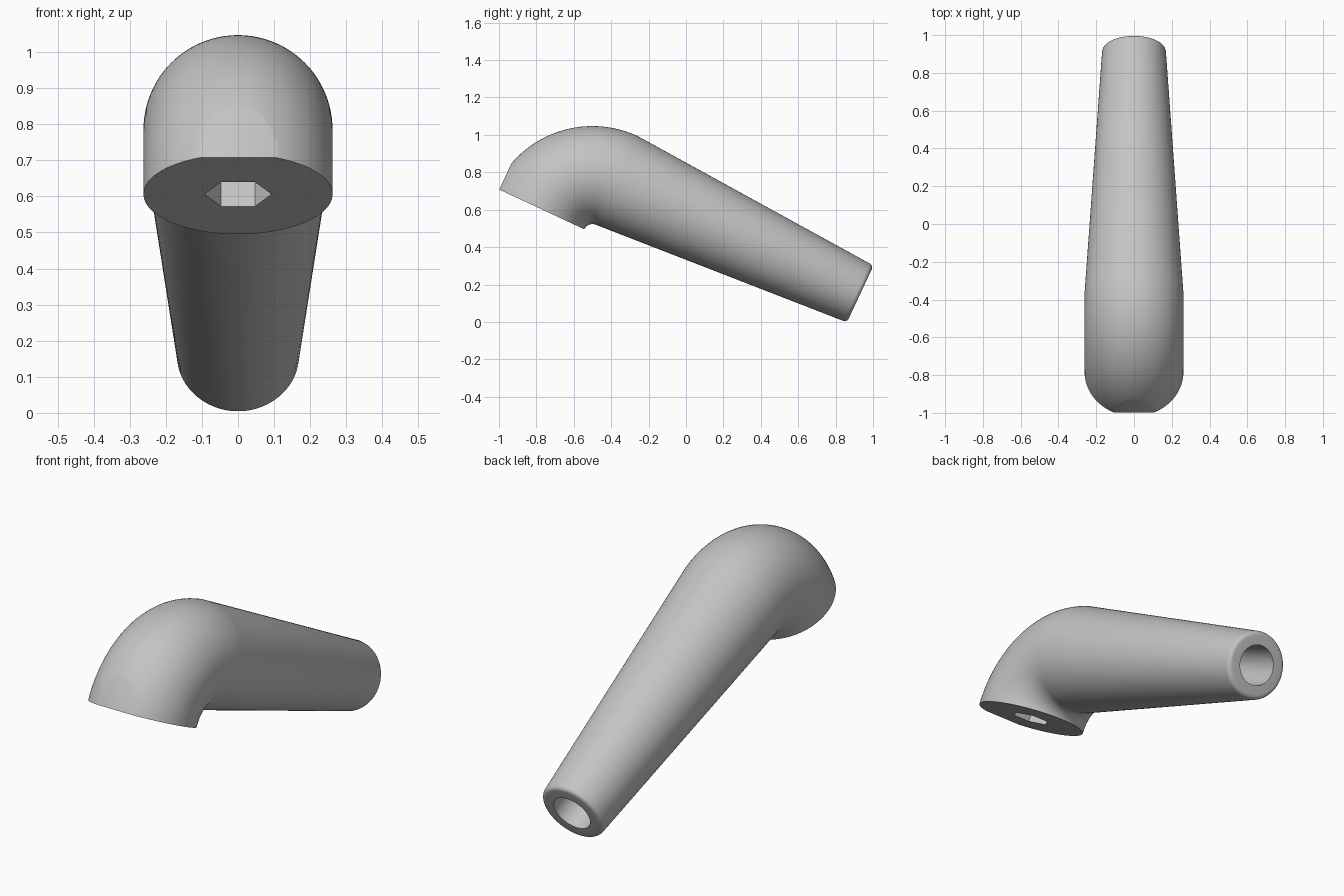
import bpy, bmesh, math
from mathutils import Vector, Matrix

if "Cube" in bpy.data.objects:
    bpy.data.objects.remove(bpy.data.objects["Cube"])

T = math.radians(25)
X = Vector((1, 0, 0))
A = Vector((0, math.cos(T), -math.sin(T)))   # grip axis, towards its free end
U = Vector((0, math.sin(T), math.cos(T)))    # screw axis, upwards
C = Vector((0, -0.50, 0.475))                # centre of the elbow bend
BEND, R, R_END, LENGTH = 0.31, 0.262, 0.168, 1.435
SEG = 96

grey = bpy.data.materials.new("light grey")
grey.diffuse_color = (0.55, 0.55, 0.55, 1)
grey.use_nodes = True
grey.node_tree.nodes["Principled BSDF"].inputs["Base Color"].default_value = grey.diffuse_color


def make_object(name, bm):
    bmesh.ops.recalc_face_normals(bm, faces=bm.faces)
    me = bpy.data.meshes.new(name)
    bm.to_mesh(me)
    bm.free()
    me.materials.append(grey)
    ob = bpy.data.objects.new(name, me)
    bpy.context.collection.objects.link(ob)
    return ob


def prism(name, base, axis, radius, depth, sides):
    """Cutter prism starting at base and running along axis."""
    bm = bmesh.new()
    bmesh.ops.create_cone(bm, cap_ends=True, segments=sides, radius1=radius,
                          radius2=radius, depth=depth)
    side = axis.cross(X)
    # local y lies along x, so the tips of the hexagon point sideways
    rot = Matrix((side, X, side.cross(X))).transposed()
    if rot.col[2].dot(axis) < 0:
        rot = Matrix((-side, X, axis)).transposed()
    bm.transform(Matrix.Translation(base + axis * depth / 2) @ rot.to_4x4())
    return make_object(name, bm)


# Rings: (centre, radial direction, radius) along elbow, grip, rounded end, bore
rings = []
for i in range(41):
    th = math.pi / 2 * (1 - i / 40)
    d = U * math.cos(th) - A * math.sin(th)
    rings.append((C + d * BEND, d, R))
root = C + U * BEND
FIL = 0.022
profile = [(LENGTH - FIL, R_END + 0.001)]
for i in range(1, 7):
    a = math.pi / 2 * i / 6
    profile.append((LENGTH - FIL + FIL * math.sin(a), R_END - FIL + FIL * math.cos(a)))
profile += [(LENGTH, 0.10), (LENGTH - 0.9, 0.10)]
rings += [(root + A * s, U, r) for s, r in profile]

bm = bmesh.new()
loops = []
for c, d, r in rings:
    loops.append([bm.verts.new(c + d * r * math.cos(2 * math.pi * k / SEG)
                               + X * r * math.sin(2 * math.pi * k / SEG))
                  for k in range(SEG)])
for a, b in zip(loops, loops[1:]):
    for k in range(SEG):
        j = (k + 1) % SEG
        bm.faces.new((a[k], a[j], b[j], b[k]))
bm.faces.new(loops[0])
bm.faces.new(loops[-1])
handle = make_object("bent_handle", bm)

# Cutters: flat on the nose, hexagonal socket, through screw hole
foot = C - A * BEND
bm = bmesh.new()
bmesh.ops.create_cube(bm, size=1)
bm.transform(Matrix.Translation(C - A * 1.05)
             @ Matrix((X, A, U)).transposed().to_4x4())
cutters = [make_object("nose_flat_cutter", bm),
           prism("hex_socket_cutter", foot - U * 0.1, U, 0.093, 0.35, 6),
           prism("screw_hole_cutter", foot - U * 0.1, U, 0.043, 0.8, 48)]
for cut in cutters:
    cut.hide_render = True
    mod = handle.modifiers.new(cut.name, 'BOOLEAN')
    mod.operation = 'DIFFERENCE'
    mod.solver = 'EXACT'
    mod.object = cut

# Bake the cuts, then smooth
deps = bpy.context.evaluated_depsgraph_get()
baked = bpy.data.meshes.new_from_object(handle.evaluated_get(deps))
handle.modifiers.clear()
handle.data = baked
for cut in cutters:
    bpy.data.objects.remove(cut)
bpy.ops.object.select_all(action='DESELECT')
handle.select_set(True)
bpy.context.view_layer.objects.active = handle
bpy.ops.object.shade_smooth_by_angle(angle=math.radians(25))
